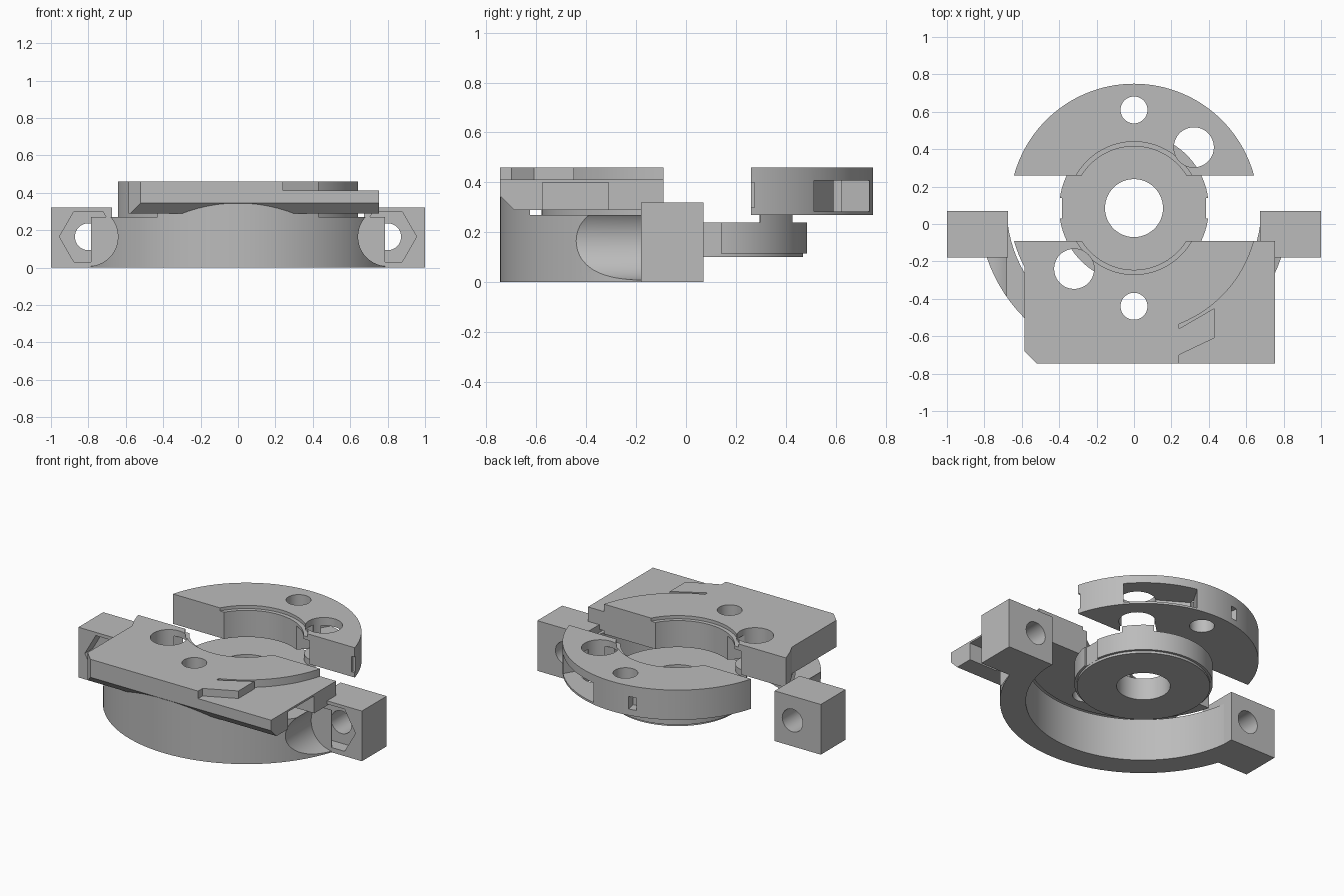
import bpy, bmesh, math
from mathutils import Vector, Matrix

if "Cube" in bpy.data.objects:
    bpy.data.objects.remove(bpy.data.objects["Cube"])

steel = bpy.data.materials.new("plain_grey")
steel.use_nodes = True
GREY = (0.5, 0.5, 0.5, 1)
steel.diffuse_color = GREY
steel.node_tree.nodes["Principled BSDF"].inputs["Base Color"].default_value = GREY

CY = 0.085                      # common axis of the ring, hub and discs
TURN = Matrix.Translation((0, CY, 0)) @ Matrix.Rotation(math.pi, 4, 'Z') @ Matrix.Translation((0, -CY, 0))


def make(name, bm):
    bmesh.ops.recalc_face_normals(bm, faces=bm.faces)
    mesh = bpy.data.meshes.new(name)
    bm.to_mesh(mesh)
    bm.free()
    mesh.materials.append(steel)
    ob = bpy.data.objects.new(name, mesh)
    bpy.context.collection.objects.link(ob)
    return ob


def box(x0, x1, y0, y1, z0, z1, name="block"):
    return prism([(x0, y0), (x1, y0), (x1, y1), (x0, y1)], z0, z1, name)


def prism(pts, z0, z1, name="prism", low=None):
    """Extruded outline; an optional other outline at the bottom gives a slope."""
    bm = bmesh.new()
    bottom = [bm.verts.new((x, y, z0)) for x, y in (low or pts)]
    top = [bm.verts.new((x, y, z1)) for x, y in pts]
    n = len(pts)
    bm.faces.new(bottom)
    bm.faces.new(top)
    for i in range(n):
        bm.faces.new((bottom[i], bottom[(i + 1) % n], top[(i + 1) % n], top[i]))
    return make(name, bm)


def cyl(x, y, r, z0, z1, name="cylinder", sides=96):
    bm = bmesh.new()
    bmesh.ops.create_cone(bm, cap_ends=True, segments=sides, radius1=r, radius2=r, depth=z1 - z0,
                          matrix=Matrix.Translation((x, y, (z0 + z1) / 2)))
    return make(name, bm)


def cyl_y(x, z, r, y0, y1, sides=48):
    bm = bmesh.new()
    spin = Matrix.Rotation(math.pi / 2, 4, 'X')
    if sides == 6:
        spin = spin @ Matrix.Rotation(math.pi / 6, 4, 'Z')
    bmesh.ops.create_cone(bm, cap_ends=True, segments=sides, radius1=r, radius2=r, depth=y1 - y0,
                          matrix=Matrix.Translation((x, (y0 + y1) / 2, z)) @ spin)
    return make("bore", bm)


def boolean(ob, op, *others):
    for other in others:
        mod = ob.modifiers.new("cut", 'BOOLEAN')
        mod.operation, mod.solver, mod.object = op, 'EXACT', other
        mesh = bpy.data.meshes.new_from_object(
            ob.evaluated_get(bpy.context.evaluated_depsgraph_get()))
        ob.modifiers.clear()
        ob.data = mesh
        bpy.data.objects.remove(other)
    return ob


def cut(ob, *others):
    return boolean(ob, 'DIFFERENCE', *others)


def radial_box(azimuth, r0, r1, width, z0, z1):
    ob = box(r0, r1, -width / 2, width / 2, z0, z1)
    ob.data.transform(Matrix.Translation((0, CY, 0)) @ Matrix.Rotation(math.radians(azimuth), 4, 'Z'))
    return ob


def turned(ob):
    ob.data.transform(TURN)
    return ob


def bore_cutters():
    """Stepped centre bore, screw hole, offset hole and its break into the bore."""
    return [cyl(0, CY, 0.33, 0.1, 0.6), cyl(0, CY, 0.355, 0.44, 0.6),
            cyl(0, 0.61, 0.072, 0.1, 0.6, sides=48), cyl(0.32, 0.41, 0.107, 0.1, 0.6, sides=48),
            radial_box(45, 0.3, 0.41, 0.21, 0.2, 0.42)]


# Half ring of the clamp, open to the back
ring = cut(cyl(0, CY, 0.83, 0, 0.27, "clamp_ring"),
           cyl(0, CY, 0.68, -0.1, 0.5), box(-1, 1, 0.07, 1.2, -0.1, 0.5))

# Ears with screw bore and hexagonal nut pocket, and clearance in the ring
for side in (-1, 1):
    x0, x1 = sorted((side * 0.675, side))
    cut(ring, cyl_y(side * 0.8, 0.165, 0.158, -1, -0.18),
        box(x0, x1, -0.179, 0.2, -0.1, 0.5))
    ear = box(x0, x1, -0.18, 0.07, 0, 0.32, "left_ear" if side > 0 else "right_ear")
    cut(ear, cyl_y(side * 0.8, 0.165, 0.072, -0.5, 0.5),
        cyl_y(side * 0.8, 0.165, 0.155, -0.3, -0.1, sides=6))

# Front of the ring rising into the plate
riser = cut(cyl(0, CY, 0.83, 0.26, 0.343, "ring_riser"),
            cyl(0, CY, 0.68, 0.1, 0.5), box(-1, 1, -0.625, 1.2, 0.1, 0.5))

# Hub with bore and flats on the sides
hub = cut(cyl(0, CY, 0.4, 0.115, 0.24, "hub"), cyl(0, CY, 0.155, 0, 0.5),
          box(0.385, 0.5, 0.03, 0.14, 0, 0.5), box(-0.5, -0.385, 0.03, 0.14, 0, 0.5))
foot = cut(cyl(0, CY, 0.385, 0.1, 0.116, "hub_foot"), cyl(0, CY, 0.155, 0, 0.5))

# Small lens posts joining the hub to the two plates
for name, flip in (("back_post", False), ("front_post", True)):
    post = boolean(cyl(0.32, 0.41, 0.115, 0.235, 0.28, name, 48), 'INTERSECT',
                   cyl(0, CY, 0.4, 0, 1))
    if flip:
        turned(post)

# Back half disc with rim pocket, small slot and end notch
back = cut(cyl(0, CY, 0.665, 0.27, 0.46, "back_half_disc", 128),
           box(-1, 1, -1, 0.26, 0, 1), *bore_cutters(),
           radial_box(59, 0.47, 0.8, 0.43, 0.283, 0.408),
           radial_box(102, 0.6, 0.8, 0.05, 0.31, 0.39),
           box(0.62, 0.8, 0.2, 0.275, 0.3, 0.4))

# Front plate: half disc joined to a square plate with sloped lower front edge
front = turned(cut(cyl(0, CY, 0.665, 0.27, 0.46, "front_plate", 128), box(-1, 1, -1, 0.26, 0, 1)))
left_edge = [(-0.3, -0.09), (-0.585, -0.23)]
outline = left_edge + [(-0.585, -0.68), (-0.52, -0.745), (0.755, -0.745), (0.755, -0.09)]
sloped = left_edge + [(-0.585, -0.68), (-0.575, -0.69), (0.755, -0.69), (0.755, -0.09)]
square = prism(outline, 0.345, 0.412)
lower = prism(outline, 0.29, 0.345, low=sloped)
raised = prism([(-0.585, -0.23), (-0.585, -0.68), (-0.52, -0.745), (0.24, -0.745), (0.24, -0.23)],
               0.412, 0.46)
tab = prism([(0.24, -0.56), (0.43, -0.45), (0.43, -0.61), (0.24, -0.70)], 0.4, 0.46)
boolean(front, 'UNION', boolean(square, 'UNION', lower, raised, tab))
cut(front, *[turned(c) for c in bore_cutters()], box(0.56, 0.9, -0.575, -0.31, 0.2, 0.4))

# Smooth round walls, keep edges sharp
bpy.ops.object.select_all(action='DESELECT')
for ob in (o for o in bpy.context.scene.objects if o.type == 'MESH'):
    ob.select_set(True)
    bpy.context.view_layer.objects.active = ob
bpy.ops.object.shade_smooth_by_angle(angle=math.radians(25))
